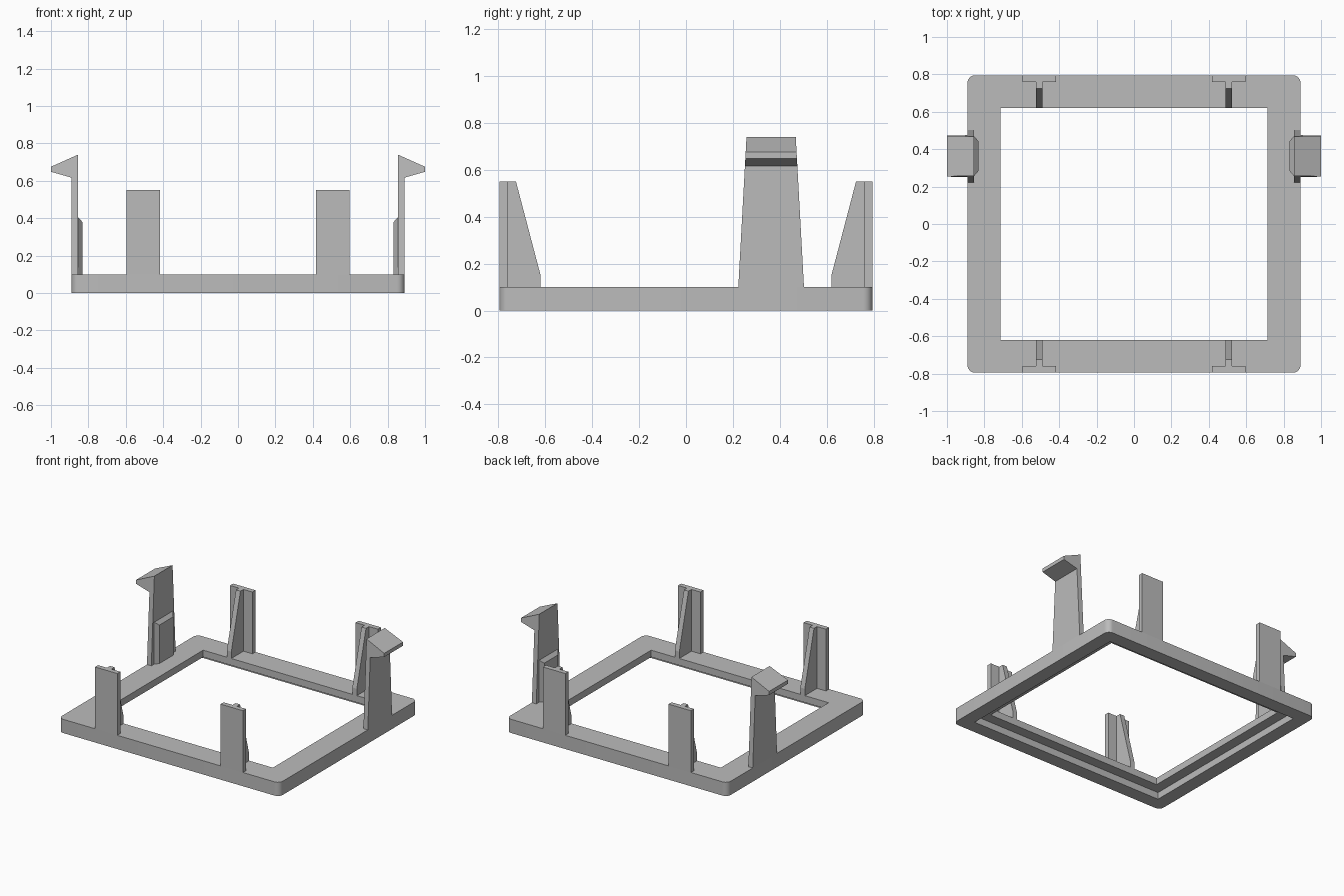
import bpy
import bmesh
from mathutils import Vector

cube = bpy.data.objects.get("Cube")
if cube:
    bpy.data.objects.remove(cube, do_unlink=True)

grey = bpy.data.materials.new("plain grey")
grey.use_nodes = True
grey.diffuse_color = (0.5, 0.5, 0.5, 1)
grey.node_tree.nodes["Principled BSDF"].inputs["Base Color"].default_value = (0.5, 0.5, 0.5, 1)

BASE_TOP = 0.1
HALF_X, HALF_Y = 0.89, 0.795


def finish(name, bm):
    bmesh.ops.recalc_face_normals(bm, faces=bm.faces)
    mesh = bpy.data.meshes.new(name)
    bm.to_mesh(mesh)
    bm.free()
    mesh.materials.append(grey)
    obj = bpy.data.objects.new(name, mesh)
    bpy.context.collection.objects.link(obj)
    return obj


def loft(name, ring_a, ring_b):
    """Solid between two matching rings of points."""
    bm = bmesh.new()
    a = [bm.verts.new(p) for p in ring_a]
    b = [bm.verts.new(p) for p in ring_b]
    bm.faces.new(a)
    bm.faces.new(b)
    for i in range(len(a)):
        j = (i + 1) % len(a)
        bm.faces.new((a[i], a[j], b[j], b[i]))
    return finish(name, bm)


def rect(x0, x1, y0, y1, z):
    return [(x0, y0, z), (x1, y0, z), (x1, y1, z), (x0, y1, z)]


def box(name, x0, x1, y0, y1, z0, z1):
    return loft(name, rect(x0, x1, y0, y1, z0), rect(x0, x1, y0, y1, z1))


def apply_all(obj):
    bpy.context.view_layer.objects.active = obj
    for mod in list(obj.modifiers):
        bpy.ops.object.modifier_apply(modifier=mod.name)


# Base frame: rounded upright corners, open centre, stepped recess underneath
bm = bmesh.new()
bmesh.ops.create_cube(bm, size=1)
for v in bm.verts:
    v.co = Vector((v.co.x * 2 * HALF_X, v.co.y * 2 * HALF_Y, (v.co.z + 0.5) * BASE_TOP))
upright = [e for e in bm.edges if abs(e.verts[0].co.z - e.verts[1].co.z) > 0.01]
bmesh.ops.bevel(bm, geom=upright, offset=0.04, segments=6, profile=0.5, affect='EDGES')
frame = finish("base_frame", bm)
cutters = [
    box("opening_cutter", -0.715, 0.715, -0.62, 0.62, -0.2, 0.3),
    box("recess_cutter", -0.79, 0.79, -0.695, 0.695, -0.2, 0.05),
]
for cutter in cutters:
    cutter.hide_render = True
    mod = frame.modifiers.new(cutter.name, 'BOOLEAN')
    mod.operation = 'DIFFERENCE'
    mod.solver = 'EXACT'
    mod.object = cutter
apply_all(frame)
for cutter in cutters:
    bpy.data.objects.remove(cutter, do_unlink=True)
bpy.context.view_layer.objects.active = frame
frame.select_set(True)
bpy.ops.object.shade_smooth_by_angle(angle=0.6)
frame.select_set(False)

# Four posts: flat outer plate with a tapered gusset behind it
POST_TOP = 0.55
GUSSET = [(0.76, BASE_TOP), (0.76, POST_TOP), (0.725, POST_TOP), (0.62, 0.15), (0.62, BASE_TOP)]
for sx, side in ((1, "left"), (-1, "right")):
    for sy, end in ((-1, "front"), (1, "back")):
        cx = 0.506 * sx
        box(f"{end}_{side}_post", cx - 0.09, cx + 0.09,
            sy * 0.76, sy * HALF_Y, BASE_TOP, POST_TOP)
        loft(f"{end}_{side}_gusset",
             [(cx - 0.018, sy * y, z) for y, z in GUSSET],
             [(cx + 0.018, sy * y, z) for y, z in GUSSET])

# Two snap clips: hooked profile, narrowing upward, with a bevelled inner rib
CLIP_Y = 0.363
CLIP = [(0.855, BASE_TOP), (HALF_X, BASE_TOP), (HALF_X, 0.617),
        (1.0, 0.648), (1.0, 0.675), (0.855, 0.74)]


def half_width(z):
    return 0.14 - 0.035 * (z - BASE_TOP) / 0.64


for sx, side in ((1, "left"), (-1, "right")):
    loft(f"{side}_clip",
         [(sx * x, CLIP_Y - half_width(z), z) for x, z in CLIP],
         [(sx * x, CLIP_Y + half_width(z), z) for x, z in CLIP])
    loft(f"{side}_clip_rib",
         [(sx * 0.855, CLIP_Y + d, z) for d, z in
          ((-0.107, BASE_TOP), (0.107, BASE_TOP), (0.107, 0.405), (-0.107, 0.405))],
         [(sx * 0.832, CLIP_Y + d, z) for d, z in
          ((-0.08, BASE_TOP), (0.08, BASE_TOP), (0.08, 0.38), (-0.08, 0.38))])
